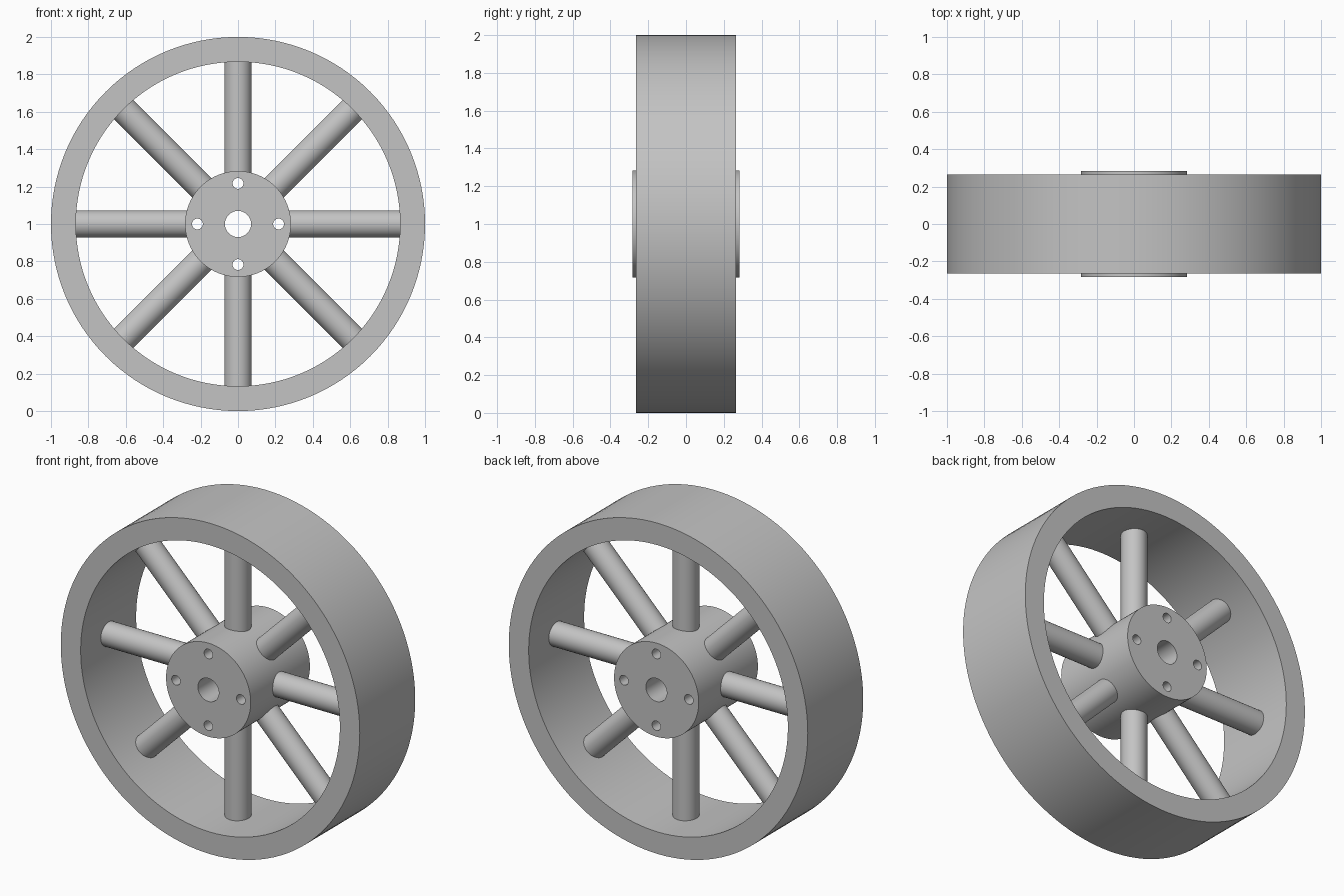
import bpy
import math
from mathutils import Matrix, Vector

cube = bpy.data.objects.get("Cube")
if cube:
    bpy.data.objects.remove(cube, do_unlink=True)

CENTRE = Vector((0, 0, 1))
RIM_OUTER, RIM_INNER, RIM_HALF = 1.0, 0.867, 0.265
HUB_RADIUS, HUB_HALF = 0.283, 0.283
SPOKE_RADIUS, SPOKE_START, SPOKE_END = 0.073, 0.262, 0.89
BORE_RADIUS, BOLT_RADIUS, BOLT_CIRCLE = 0.07, 0.029, 0.217

grey = bpy.data.materials.new("plain_grey")
grey.use_nodes = True
colour = (0.55, 0.55, 0.55, 1)
grey.diffuse_color = colour
grey.node_tree.nodes["Principled BSDF"].inputs["Base Color"].default_value = colour


def cylinder(name, radius, length, centre, axis, sides):
    """Cylinder of the given length along an axis."""
    turn = Vector(axis).to_track_quat("Z", "Y").to_euler()
    bpy.ops.mesh.primitive_cylinder_add(vertices=sides, radius=radius, depth=length,
                                        location=centre, rotation=turn)
    obj = bpy.context.object
    obj.name = name
    obj.data.materials.append(grey)
    return obj


def drill(target, radius, centre, sides):
    """Cut a round hole through the target along y."""
    cutter = cylinder("hole_cutter", radius, 1, centre, (0, 1, 0), sides)
    cutter.hide_render = True
    mod = target.modifiers.new("hole", "BOOLEAN")
    mod.operation = "DIFFERENCE"
    mod.solver = "EXACT"
    mod.object = cutter
    bpy.context.view_layer.objects.active = target
    bpy.ops.object.modifier_apply(modifier=mod.name)
    bpy.data.objects.remove(cutter, do_unlink=True)


def smooth(obj):
    bpy.ops.object.select_all(action="DESELECT")
    obj.select_set(True)
    bpy.context.view_layer.objects.active = obj
    bpy.ops.object.shade_smooth_by_angle(angle=math.radians(30))


# Wide flat rim
rim = cylinder("rim", RIM_OUTER, 2 * RIM_HALF, CENTRE, (0, 1, 0), 128)
drill(rim, RIM_INNER, CENTRE, 128)
smooth(rim)

# Hub with centre bore and four bolt holes
hub = cylinder("hub", HUB_RADIUS, 2 * HUB_HALF, CENTRE, (0, 1, 0), 96)
drill(hub, BORE_RADIUS, CENTRE, 48)
for i in range(4):
    offset = Matrix.Rotation(i * math.pi / 2, 3, "Y") @ Vector((BOLT_CIRCLE, 0, 0))
    drill(hub, BOLT_RADIUS, CENTRE + offset, 32)
smooth(hub)

# Eight round spokes, ends buried in hub and rim
for i in range(8):
    axis = Matrix.Rotation(i * math.pi / 4, 3, "Y") @ Vector((1, 0, 0))
    middle = CENTRE + axis * (SPOKE_START + SPOKE_END) / 2
    smooth(cylinder(f"spoke_{i + 1}", SPOKE_RADIUS, SPOKE_END - SPOKE_START, middle, axis, 48))
